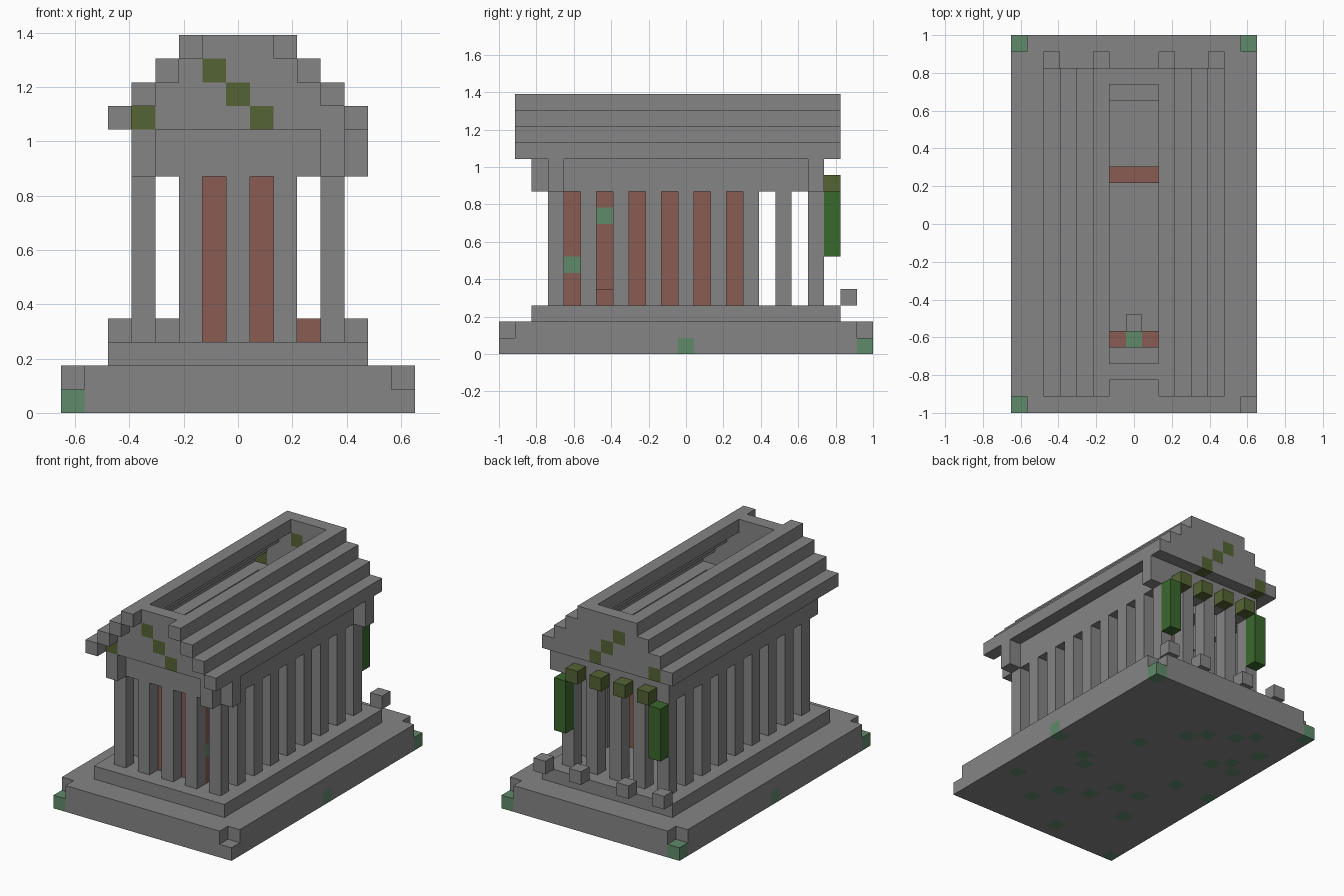
import bpy
import bmesh
from mathutils import Vector

UNIT = 2 / 23                      # edge of one building block
WIDE, LONG = 15, 23                # footprint in blocks

cube = bpy.data.objects.get("Cube")
if cube:
    bpy.data.objects.remove(cube, do_unlink=True)


def material(name, colour):
    mat = bpy.data.materials.new(name)
    mat.use_nodes = True
    mat.diffuse_color = (*colour, 1)
    bsdf = mat.node_tree.nodes["Principled BSDF"]
    bsdf.inputs["Base Color"].default_value = (*colour, 1)
    return mat


STONE = material("grey stone", (0.235, 0.235, 0.235))
BRICK = material("red brick", (0.246, 0.107, 0.084))
MOSS = material("pale green moss", (0.117, 0.254, 0.144))
OLIVE = material("olive moss", (0.089, 0.127, 0.034))
VINE = material("dark green vine", (0.042, 0.138, 0.027))


def box(i0, i1, j0, j1, k0, k1):
    """Set of block cells, both ends included."""
    return {(i, j, k) for i in range(i0, i1 + 1)
            for j in range(j0, j1 + 1) for k in range(k0, k1 + 1)}


def build(name, cells, base, patch=frozenset(), patch_mat=None):
    """Skin a set of cells; cells listed in patch take the second material."""
    bm = bmesh.new()
    corners = {}

    def vert(p):
        key = tuple(round(c) for c in p)
        if key not in corners:
            x, y, z = key
            corners[key] = bm.verts.new(((x - WIDE / 2) * UNIT,
                                         (y - LONG / 2) * UNIT, z * UNIT))
        return corners[key]

    axes = [Vector((1, 0, 0)), Vector((0, 1, 0)), Vector((0, 0, 1))]
    for cell in sorted(cells):
        low = Vector(cell)
        for a in range(3):
            u, v = axes[(a + 1) % 3], axes[(a + 2) % 3]
            for side in (0, 1):
                step = axes[a] * (1 if side else -1)
                if tuple(int(c) for c in low + step) in cells:
                    continue
                p = low + axes[a] * side
                ring = [p, p + u, p + u + v, p + v]
                face = bm.faces.new([vert(q) for q in (ring if side else ring[::-1])])
                face.material_index = int(cell in patch)
    mesh = bpy.data.meshes.new(name)
    bm.to_mesh(mesh)
    bm.free()
    mesh.materials.append(base)
    if patch_mat:
        mesh.materials.append(patch_mat)
    obj = bpy.data.objects.new(name, mesh)
    bpy.context.collection.objects.link(obj)


# Stepped platform with broken corners and moss
corner_spots = [(i, j) for i in (0, 14) for j in (0, 22)]
mossy = {(i, j, 0) for i, j in corner_spots if (i, j) != (14, 0)}
mossy |= {(0, 11, 0), (14, 11, 0)}
underside = [(9, 14), (7, 17), (6, 18), (11, 10), (10, 9), (13, 5), (10, 3),
             (9, 5), (7, 6), (6, 8), (4, 8), (3, 11), (3, 15), (2, 16),
             (1, 15), (1, 18), (4, 19), (3, 20), (6, 1), (3, 5)]
mossy |= {(i, j, 0) for i, j in underside}
chipped = {(i, j, 1) for i, j in corner_spots}
build("platform", box(0, 14, 0, 22, 0, 1) - chipped, STONE, mossy, MOSS)
build("upper_step", box(2, 12, 2, 20, 2, 2), STONE)

# Colonnade around all four sides
for j in range(3, 20, 2):
    for i in (range(3, 12, 2) if j in (3, 19) else (3, 11)):
        build(f"column_{i}_{j}", box(i, i, j, j, 3, 9), STONE)

# Inner brick chamber, open above
chamber = box(5, 9, 4, 14, 3, 9) - box(6, 8, 5, 13, 3, 9)
build("chamber_walls", chamber, BRICK,
      {(9, 4, 5), (9, 6, 8), (7, 4, 9)}, MOSS)
build("chamber_stone", box(7, 7, 5, 5, 3, 3), STONE)

# Beam ring over the columns, with projecting corner blocks
beams = box(3, 11, 3, 19, 10, 11) - box(4, 10, 4, 18, 10, 11)
for i in (3, 11):
    beams |= box(i, i, 2, 2, 10, 11)
for j in (3, 19):
    beams |= box(12, 12, j, j, 10, 11)
build("beam_ring", beams, STONE)

# Stepped gables with a diagonal of moss
for name, j in (("front_gable", 2), ("back_gable", 20)):
    gable = set()
    for step in range(4):
        gable |= box(3 + step, 11 - step, j, j, 12 + step, 12 + step)
    moss = {(8 - n, j, 12 + n) for n in range(3)} | {(3, j, 12)}
    build(name, gable, STONE, moss, OLIVE)

# Roof rails climbing to an open ridge
for step in range(4):
    for side, i in (("right", 2 + step), ("left", 12 - step)):
        build(f"roof_rail_{side}_{step + 1}",
              box(i, i, 1, 20, 12 + step, 12 + step), STONE)

# Growth hanging at the back
for i in range(4, 11, 2):
    build(f"back_moss_{i}", box(i, i, 20, 20, 10, 10), OLIVE)
for side, i in (("right", 3), ("left", 11)):
    build(f"vine_{side}", box(i, i, 20, 20, 6, 9), VINE)

# Loose blocks
for i in (2, 5, 9, 12):
    build(f"back_rubble_{i}", box(i, i, 21, 21, 3, 3), STONE)
build("fallen_stone", box(4, 4, 7, 7, 3, 3), STONE)
build("fallen_brick", box(10, 10, 6, 6, 3, 3), BRICK)
